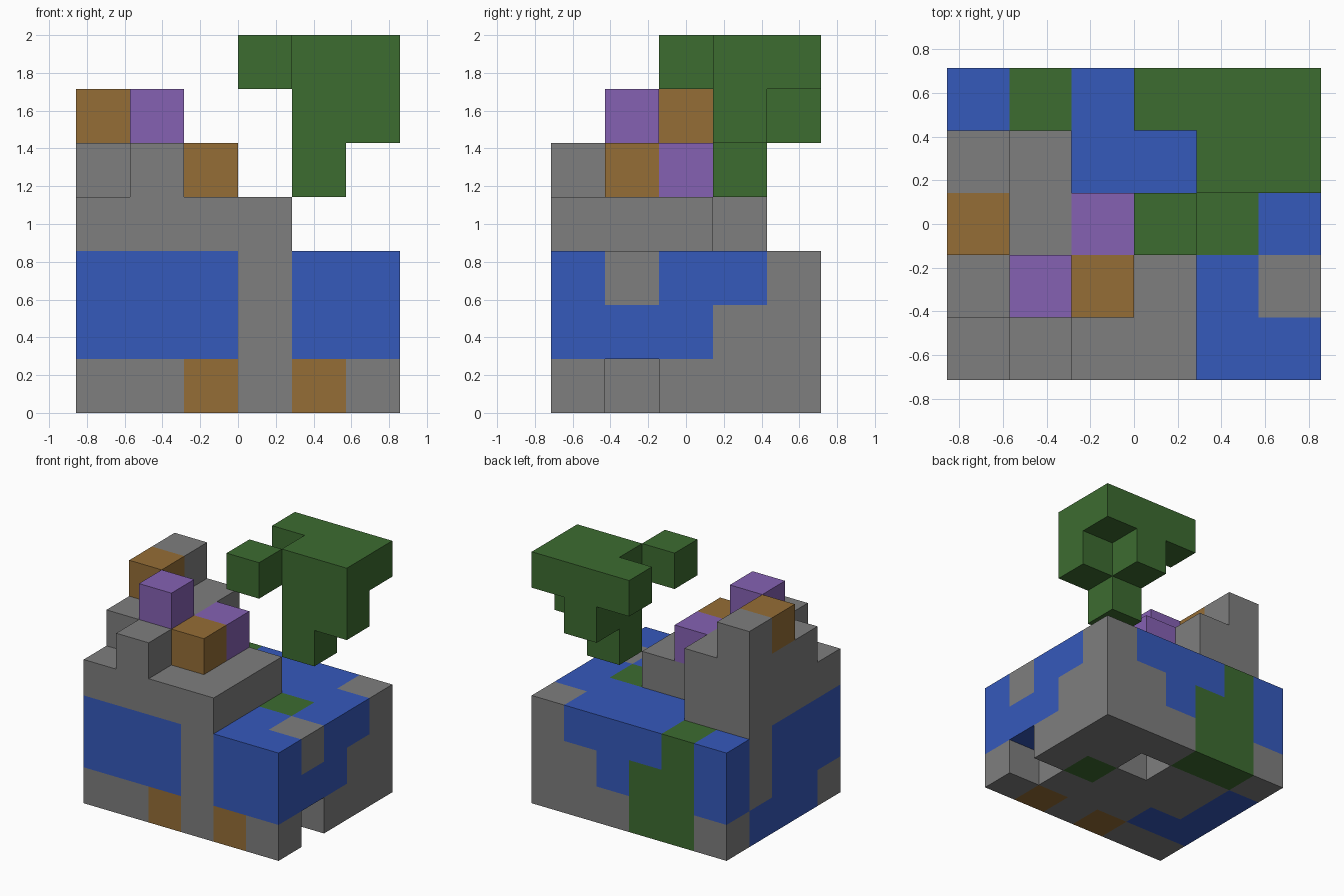
import bpy
import bmesh
from mathutils import Vector

cube = bpy.data.objects.get("Cube")
if cube:
    bpy.data.objects.remove(cube, do_unlink=True)

CELL = 2 / 7
WIDTH, DEPTH = 6, 5

COLOURS = {
    "s": ("stone_grey", (0.21, 0.21, 0.21)),
    "b": ("deep_blue", (0.036, 0.1, 0.5)),
    "w": ("wood_brown", (0.3, 0.155, 0.037)),
    "g": ("leaf_green", (0.046, 0.15, 0.03)),
    "p": ("soft_purple", (0.235, 0.12, 0.45)),
}

# Each part: bottom layer number, then layers upward.
# A layer lists its rows from front to back, each row running along +x.
PARTS = {
    "base_block": (0, [
        "sswsws bbsss. bsssgs bss.ss sggsss",
        "bbbsbb bssssb bsssgb ssssss bggbss",
        "bbbsbb bsssbs bsssgb ssbbbb bgbbbs",
    ]),
    "stepped_top": (3, [
        "ssss.. ssss.. ssss.. ss.... ......",
        ".s.... ssw... ssp... ss.... ......",
        "...... .p.... w..... s..... ......",
    ]),
    "floating_canopy": (4, [
        "...... ...... ...... ....g. ......",
        "...... ...... ...... ....gg ....g.",
        "...... ...... ...g.. ....gg ...ggg",
    ]),
}


def make_material(name, rgb):
    mat = bpy.data.materials.new(name)
    mat.use_nodes = True
    colour = (*rgb, 1)
    mat.diffuse_color = colour
    bsdf = next(n for n in mat.node_tree.nodes if n.type == "BSDF_PRINCIPLED")
    bsdf.inputs["Base Color"].default_value = colour
    bsdf.inputs["Roughness"].default_value = 0.9
    return mat


def read_cells(bottom, layers):
    return {(x, y, bottom + z): key
            for z, layer in enumerate(layers)
            for y, row in enumerate(layer.split())
            for x, key in enumerate(row) if key != "."}


def cell_face(cell, axis, side):
    """Corners of one cell side, wound so that it faces outward."""
    u, v = (axis + 1) % 3, (axis + 2) % 3
    corners = []
    for du, dv in ((0, 0), (1, 0), (1, 1), (0, 1)):
        corner = list(cell)
        corner[axis] += side
        corner[u] += du
        corner[v] += dv
        corners.append(tuple(corner))
    return corners if side else corners[::-1]


def build_part(name, cells, filled):
    keys = sorted(set(cells.values()))
    bm = bmesh.new()
    verts = {}
    origin = Vector((WIDTH / 2, DEPTH / 2, 0))
    for cell, key in cells.items():
        for axis in range(3):
            for side in (0, 1):
                neighbour = list(cell)
                neighbour[axis] += 1 if side else -1
                if tuple(neighbour) in filled:
                    continue
                ring = []
                for c in cell_face(cell, axis, side):
                    if c not in verts:
                        verts[c] = bm.verts.new((Vector(c) - origin) * CELL)
                    ring.append(verts[c])
                bm.faces.new(ring).material_index = keys.index(key)
    mesh = bpy.data.meshes.new(name)
    bm.to_mesh(mesh)
    bm.free()
    for key in keys:
        mesh.materials.append(materials[key])
    bpy.context.collection.objects.link(bpy.data.objects.new(name, mesh))


materials = {key: make_material(*spec) for key, spec in COLOURS.items()}
part_cells = {name: read_cells(*spec) for name, spec in PARTS.items()}
all_filled = set().union(*part_cells.values())
for part_name, part in part_cells.items():
    build_part(part_name, part, all_filled)
